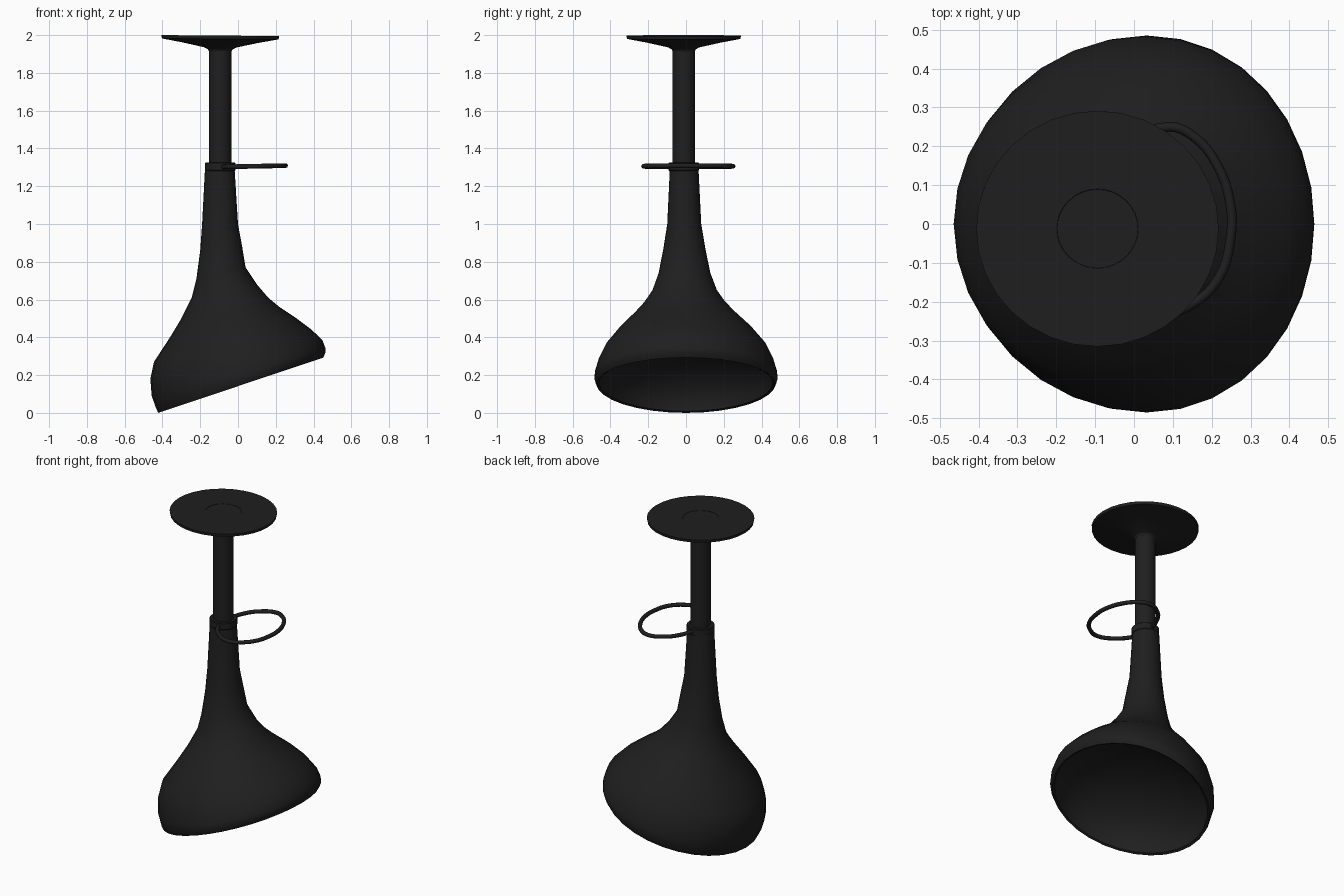
import bpy, bmesh
from math import sin, cos, pi, radians

if "Cube" in bpy.data.objects:
    bpy.data.objects.remove(bpy.data.objects["Cube"], do_unlink=True)

SIDES = 32
AXIS = (-0.094, -0.012)   # flue centre line

black = bpy.data.materials.new("matt black steel")
black.use_nodes = True
black.diffuse_color = (0.0135, 0.0135, 0.0135, 1)
bsdf = black.node_tree.nodes["Principled BSDF"]
bsdf.inputs["Base Color"].default_value = black.diffuse_color
bsdf.inputs["Roughness"].default_value = 0.6


def finish(obj, angle=35):
    bpy.ops.object.select_all(action='DESELECT')
    obj.select_set(True)
    bpy.context.view_layer.objects.active = obj
    bpy.ops.object.shade_smooth_by_angle(angle=radians(angle))


def loft(name, rings):
    """Skin a stack of rings, each a function from angle to a point, and cap it."""
    bm = bmesh.new()
    loops = [[bm.verts.new(ring(2 * pi * i / SIDES)) for i in range(SIDES)]
             for ring in rings]
    for low, high in zip(loops, loops[1:]):
        for i in range(SIDES):
            j = (i + 1) % SIDES
            bm.faces.new((low[i], low[j], high[j], high[i]))
    bm.faces.new(loops[0][::-1])
    bm.faces.new(loops[-1])
    mesh = bpy.data.meshes.new(name)
    bm.to_mesh(mesh)
    bm.free()
    mesh.materials.append(black)
    obj = bpy.data.objects.new(name, mesh)
    bpy.context.collection.objects.link(obj)
    return obj


def tilted(xl, zl, xr, zr, half_y):
    """Sloping oval ring from its lowest left and highest right points."""
    wide = min(1, half_y / 0.4)
    y0 = AXIS[1] * (1 - wide)

    def point(a):
        # broad rings are fullest a little towards the raised side
        t = 0.5 + 0.5 * cos(a) + 0.02 * wide * sin(a) ** 2
        return (xl + (xr - xl) * t, y0 + half_y * sin(a), zl + (zr - zl) * t)
    return point


def dome(t, depth=0.24):
    """Ring of the domed inner lining, t running from the mouth (0) to its crown (1)."""
    s, h = cos(t * pi / 2), depth * sin(t * pi / 2)
    cx, cz = 0.016 - 0.3 * h, 0.152 + 0.95 * h
    return tilted(cx - 0.424 * s, cz - 0.143 * s, cx + 0.424 * s, cz + 0.143 * s, 0.46 * s)


def turned(name, profile, squash=1):
    """Lathe a (radius, height) profile round the flue axis, squashed front to back."""
    return loft(name, [lambda a, r=r, z=z: (AXIS[0] + r * cos(a),
                                            AXIS[1] + squash * r * sin(a), z)
                       for r, z in profile])


# Flared hood: domed lining, rounded lip, then the outer wall up to the neck
lining = [dome(t / 8) for t in range(7, -1, -1)]
wall = [tilted(*r) for r in (
    (-0.422, 0.00, 0.452, 0.293, 0.472),
    (-0.434, 0.025, 0.464, 0.322, 0.485),
    (-0.457, 0.09, 0.463, 0.342, 0.482),
    (-0.464, 0.18, 0.447, 0.385, 0.462),
    (-0.445, 0.27, 0.39, 0.44, 0.426),
    (-0.36, 0.40, 0.31, 0.50, 0.35),
    (-0.30, 0.50, 0.22, 0.56, 0.268),
    (-0.27, 0.56, 0.16, 0.61, 0.216),
    (-0.245, 0.61, 0.10, 0.68, 0.172),
    (-0.22, 0.71, 0.04, 0.77, 0.137),
    (-0.20, 0.86, 0.022, 0.88, 0.111),
    (-0.19, 1.00, 0.00, 1.00, 0.09),
    (-0.175, 1.29, -0.018, 1.29, 0.076))]
finish(loft("hood", lining + wall), 45)

# Flue pipe and the collar that joins it to the hood
finish(turned("flue_pipe", [(0.059, 1.27), (0.059, 1.95)]))
finish(turned("collar", [(0.076, 1.28), (0.08, 1.285), (0.08, 1.322), (0.076, 1.326)]))

# Slightly oval ceiling plate: coned underside, thin edge, shallow dished centre on top
plate = turned("ceiling_plate", [
    (0.06, 1.915), (0.066, 1.925), (0.085, 1.935), (0.2, 1.96), (0.309, 1.98),
    (0.312, 1.9975), (0.105, 1.9975), (0.104, 1.996), (0.065, 1.995)], squash=0.972)
# the plate leans very slightly
for v in plate.data.vertices:
    v.co.z -= (v.co.x - AXIS[0]) * 0.008
finish(plate, 20)

# Looped handle rail round one side of the collar
path = [(-0.085, 0.06), (-0.06, 0.13), (0.0, 0.21), (0.09, 0.25), (0.152, 0.226),
        (0.212, 0.155), (0.248, 0.05), (0.248, -0.04), (0.218, -0.14), (0.152, -0.205),
        (0.09, -0.225), (0.0, -0.185), (-0.06, -0.12), (-0.085, -0.07)]
curve = bpy.data.curves.new("handle_loop", 'CURVE')
curve.dimensions = '3D'
curve.bevel_depth = 0.0125
curve.bevel_resolution = 2
curve.resolution_u = 4
curve.use_fill_caps = True
spline = curve.splines.new('BEZIER')
spline.bezier_points.add(len(path) - 1)
for point, (x, y) in zip(spline.bezier_points, path):
    point.co = (x, y, 1.304 + 0.02 * x)
    point.handle_left_type = point.handle_right_type = 'AUTO'
curve.materials.append(black)
handle = bpy.data.objects.new("handle_loop", curve)
bpy.context.collection.objects.link(handle)
